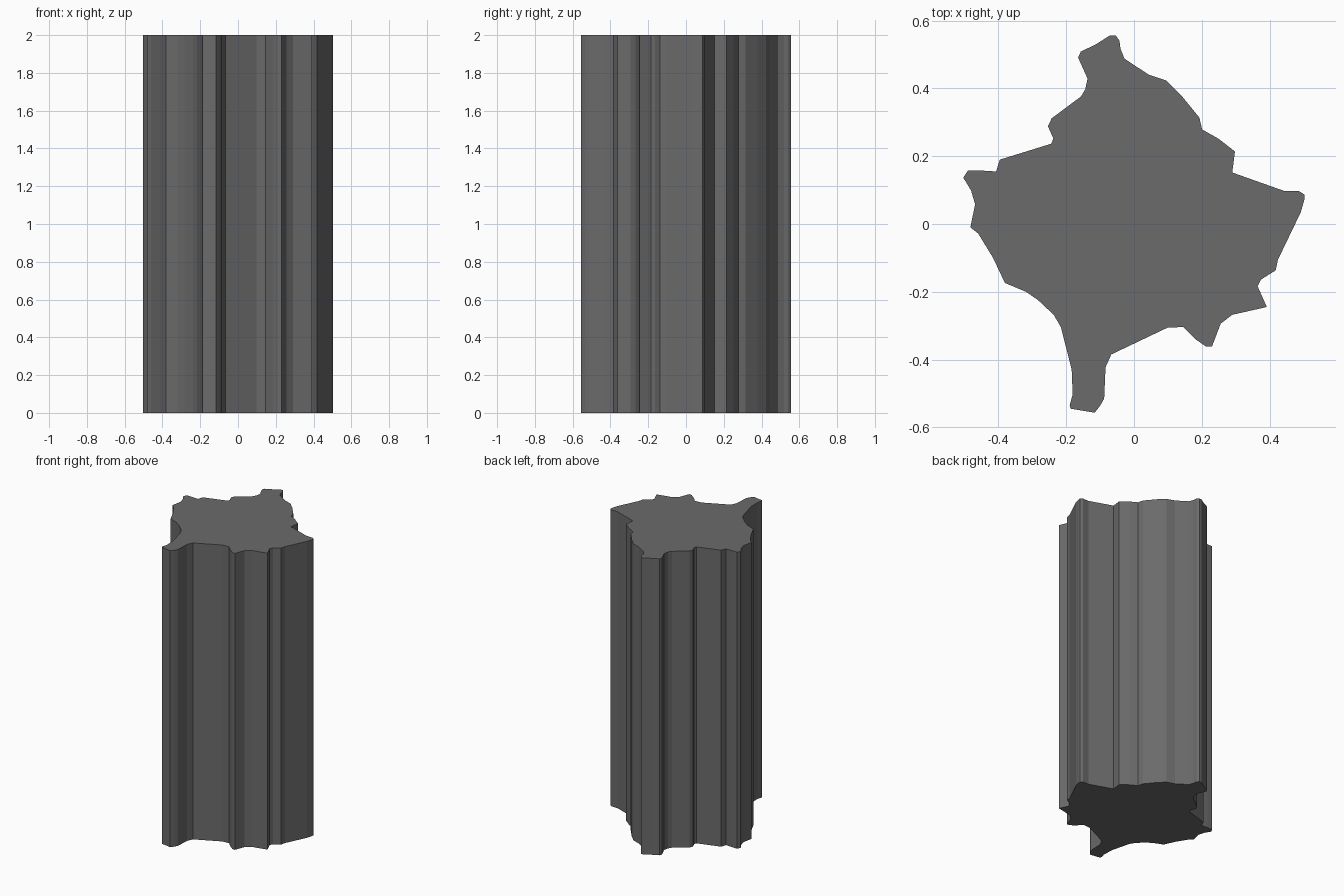
import bpy
import bmesh

HEIGHT = 2.0

# Irregular star-like cross-section, clockwise from the top lobe
profile = [
    # back right edge
    (-.054, .557), (-.043, .541), (-.04, .518), (-.028, .488), (.043, .441),
    (.096, .423), (.14, .379), (.193, .314), (.201, .279), (.249, .252),
    (.298, .214), (.29, .152),
    # right arm
    (.445, .097), (.487, .097), (.503, .087), (.503, .072), (.492, .034),
    (.425, -.105), (.418, -.137), (.375, -.164), (.365, -.184), (.392, -.245),
    # front right spur
    (.29, -.268), (.256, -.294), (.23, -.362), (.213, -.362), (.184, -.342),
    (.146, -.304), (.099, -.306),
    # front leg
    (-.067, -.385), (-.084, -.423), (-.088, -.515), (-.099, -.535),
    (-.116, -.557), (-.187, -.545), (-.19, -.535), (-.181, -.503),
    (-.184, -.429), (-.216, -.304), (-.237, -.268), (-.284, -.224),
    (-.319, -.2), (-.381, -.174),
    # left arm
    (-.416, -.1), (-.46, -.028), (-.483, -.01), (-.469, .058),
    (-.481, .099), (-.504, .137), (-.49, .158), (-.454, .158), (-.407, .155),
    # back left edge
    (-.396, .19), (-.244, .237), (-.238, .252), (-.254, .288), (-.243, .312),
    (-.157, .376), (-.144, .397), (-.137, .429), (-.165, .491),
    (-.157, .509), (-.113, .53), (-.072, .556),
]

# Column: the profile face extruded straight up
bm = bmesh.new()
base = bm.faces.new([bm.verts.new((x, y, 0)) for x, y in profile])
top = bmesh.ops.extrude_face_region(bm, geom=[base], use_keep_orig=True)
top_verts = [g for g in top["geom"] if isinstance(g, bmesh.types.BMVert)]
bmesh.ops.translate(bm, vec=(0, 0, HEIGHT), verts=top_verts)
bmesh.ops.recalc_face_normals(bm, faces=bm.faces)

mesh = bpy.data.meshes.new("fluted_column")
bm.to_mesh(mesh)
bm.free()
column = bpy.data.objects.new("fluted_column", mesh)
bpy.context.collection.objects.link(column)

# Dark grey surface
dark = bpy.data.materials.new("dark_grey")
dark.diffuse_color = (0.145, 0.145, 0.145, 1)
mesh.materials.append(dark)
